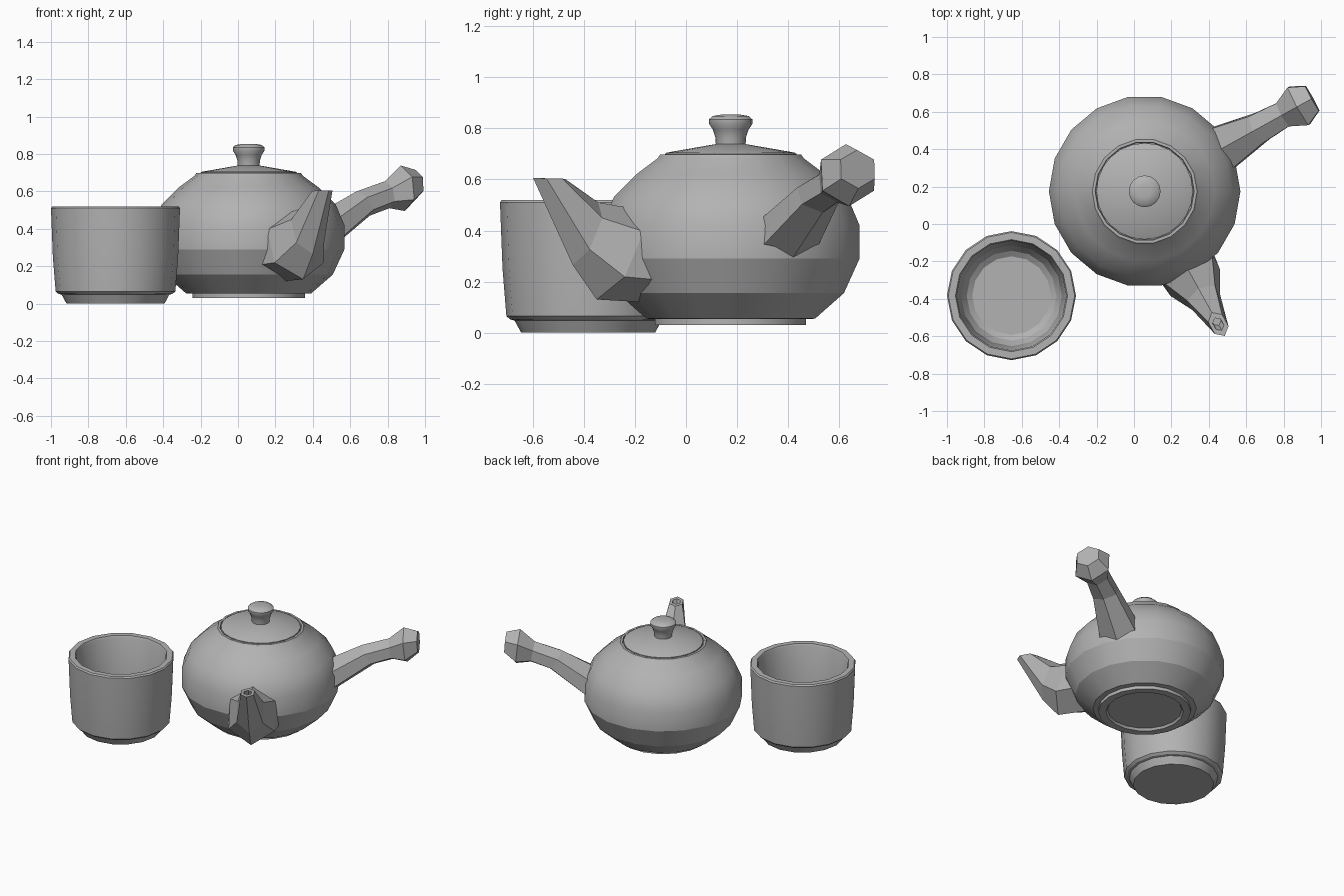
import bpy, bmesh, math
from mathutils import Vector

cube = bpy.data.objects.get("Cube")
if cube:
    bpy.data.objects.remove(cube, do_unlink=True)

# Single clay colour
clay = bpy.data.materials.new("grey_clay")
clay.use_nodes = True
colour = (0.45, 0.45, 0.45, 1)
clay.diffuse_color = colour
clay.node_tree.nodes["Principled BSDF"].inputs["Base Color"].default_value = colour

POT = Vector((0.057, 0.175, 0))
CUP = Vector((-0.655, -0.383, 0))


def skin(name, rings, smooth_angle):
    """Join rings of points with quads and cap both ends."""
    bm = bmesh.new()
    loops = [[bm.verts.new(p) for p in ring] for ring in rings]
    n = len(loops[0])
    for a, b in zip(loops, loops[1:]):
        for i in range(n):
            j = (i + 1) % n
            bm.faces.new((a[i], a[j], b[j], b[i]))
    bm.faces.new(loops[0])
    bm.faces.new(loops[-1])
    bmesh.ops.recalc_face_normals(bm, faces=bm.faces)
    mesh = bpy.data.meshes.new(name)
    bm.to_mesh(mesh)
    bm.free()
    obj = bpy.data.objects.new(name, mesh)
    bpy.context.collection.objects.link(obj)
    mesh.materials.append(clay)
    if smooth_angle:
        bpy.ops.object.select_all(action='DESELECT')
        obj.select_set(True)
        bpy.context.view_layer.objects.active = obj
        bpy.ops.object.shade_smooth_by_angle(angle=math.radians(smooth_angle))
    return obj


def lathe(name, centre, profile, sides, smooth_angle=23):
    """Turn a (radius, height) profile around a vertical axis."""
    turns = [math.tau * i / sides for i in range(sides)]
    rings = [[centre + Vector((r * math.cos(a), r * math.sin(a), z)) for a in turns]
             for r, z in profile]
    return skin(name, rings, smooth_angle)


def limb(name, heading, sections):
    """Six-sided limb from the pot axis; section = bottom (t, z), top (t, z), half width."""
    out = Vector((math.cos(heading), math.sin(heading), 0))
    side = Vector((-out.y, out.x, 0))
    rings = []
    for t0, z0, t1, z1, half in sections:
        low = POT + out * t0 + Vector((0, 0, z0))
        high = POT + out * t1 + Vector((0, 0, z1))
        ring = []
        for i in range(6):
            a = math.tau * i / 6
            ring.append((low + high) / 2 + (high - low) / 2 * math.cos(a)
                        + side * half * math.sin(a) / math.sin(math.pi / 3))
        rings.append(ring)
    return skin(name, rings, 0)


# Teapot body with foot ring and lid seat
lathe("teapot_body", POT, [
    (0.24, 0.045), (0.25, 0.03), (0.30, 0.03), (0.30, 0.053), (0.335, 0.055),
    (0.45, 0.155), (0.512, 0.29), (0.512, 0.42), (0.465, 0.53), (0.375, 0.62),
    (0.29, 0.683), (0.28, 0.698), (0.265, 0.698), (0.262, 0.68)], 18)

# Lid and its knob
lathe("lid", POT, [(0.255, 0.67), (0.258, 0.70), (0.25, 0.705), (0.06, 0.738)], 24)
lathe("lid_knob", POT, [
    (0.058, 0.73), (0.06, 0.765), (0.07, 0.795), (0.085, 0.818),
    (0.085, 0.835), (0.07, 0.848), (0.035, 0.854)], 16, 35)

# Side handle ending in a faceted knob
limb("handle", math.radians(29), [
    (0.47, 0.27, 0.40, 0.47, 0.13),
    (0.74, 0.47, 0.66, 0.60, 0.08),
    (0.86, 0.51, 0.835, 0.655, 0.07),
    (0.955, 0.495, 0.93, 0.738, 0.115),
    (1.03, 0.565, 1.02, 0.715, 0.075)])

# Spout with a hollow tip
limb("spout", math.radians(-61), [
    (0.40, 0.12, 0.38, 0.46, 0.17),
    (0.60, 0.13, 0.43, 0.485, 0.15),
    (0.707, 0.265, 0.593, 0.51, 0.085),
    (0.884, 0.605, 0.741, 0.602, 0.042),
    (0.85, 0.605, 0.775, 0.602, 0.024),
    (0.82, 0.54, 0.75, 0.54, 0.022)])

# Cup with foot and hollow inside
lathe("cup", CUP, [
    (0.262, 0.0), (0.288, 0.048), (0.305, 0.052), (0.32, 0.065), (0.335, 0.25),
    (0.345, 0.51), (0.338, 0.52), (0.30, 0.52), (0.293, 0.505), (0.27, 0.14),
    (0.24, 0.09), (0.21, 0.07)], 16)
